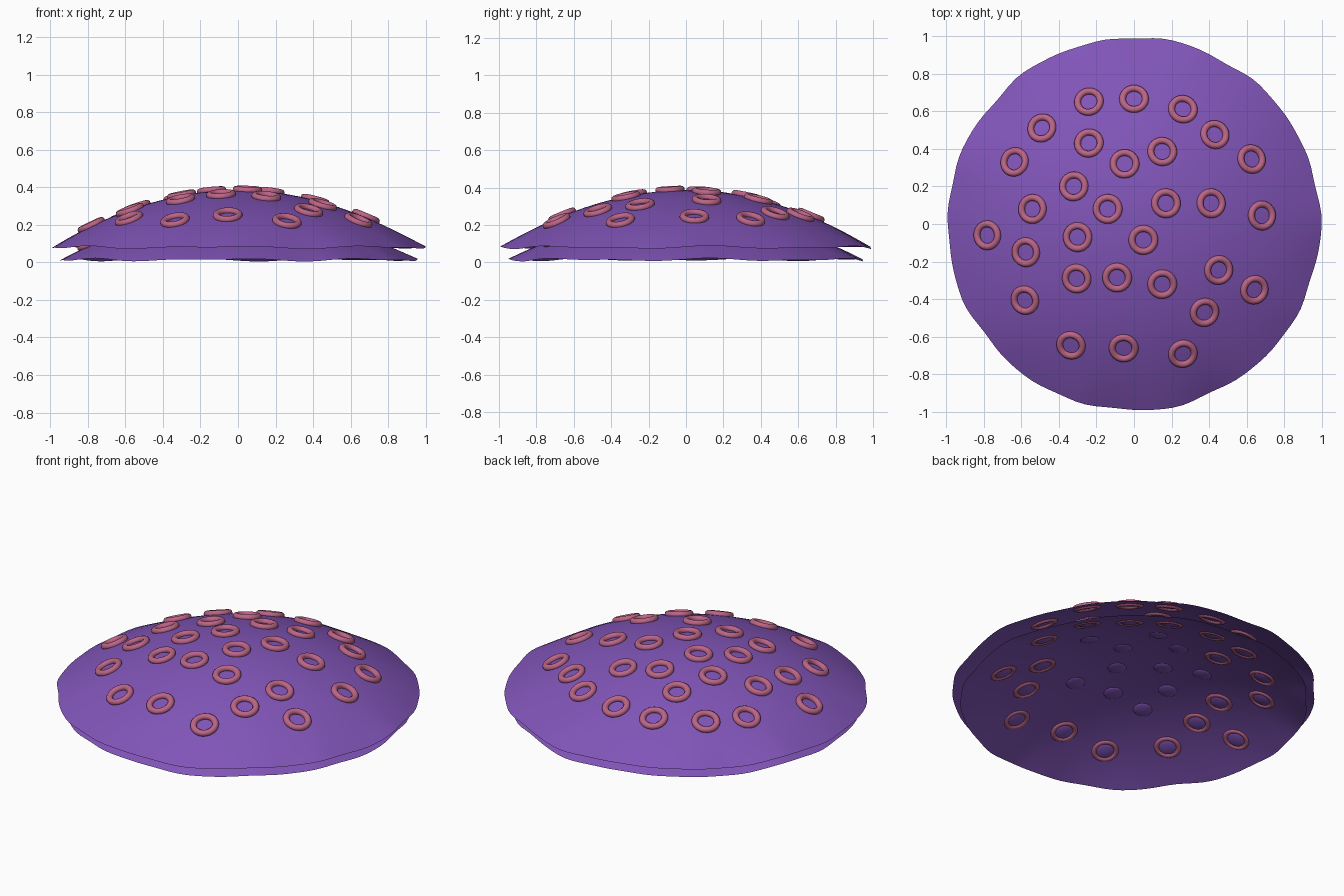
import bpy, bmesh, math
from mathutils import Vector, Matrix

if "Cube" in bpy.data.objects:
    bpy.data.objects.remove(bpy.data.objects["Cube"])


def material(name, rgb):
    m = bpy.data.materials.new(name)
    m.diffuse_color = (*rgb, 1)
    m.use_nodes = True
    m.node_tree.nodes["Principled BSDF"].inputs["Base Color"].default_value = m.diffuse_color
    return m


PURPLE = material("skin_purple", (0.22, 0.09, 0.48))
PINK = material("ring_pink", (0.50, 0.13, 0.24))

# Dome profiles: rim radius, crown height, drop to rim, exponent
OUTER = (0.993, 0.386, 0.306, 1.96)
INNER = (0.95, 0.252, 0.238, 2.1)


def height(dome, r):
    rad, top, drop, p = dome
    return top - drop * (r / rad) ** p


def frame_at(dome, x, y, lift):
    """Matrix sitting on the dome, its z along the surface normal."""
    r = math.hypot(x, y)
    e = 1e-3
    slope = (height(dome, r - e) - height(dome, r + e)) / (2 * e)
    n = Vector((slope * x / r, slope * y / r, 1)).normalized()
    p = Vector((x, y, height(dome, r))) + n * lift
    return Matrix.Translation(p) @ n.to_track_quat('Z', 'Y').to_matrix().to_4x4()


def add_object(name, bm, mat):
    me = bpy.data.meshes.new(name)
    bm.to_mesh(me)
    bm.free()
    me.materials.append(mat)
    me.polygons.foreach_set("use_smooth", [True] * len(me.polygons))
    ob = bpy.data.objects.new(name, me)
    bpy.context.collection.objects.link(ob)
    return ob


def add_dome(name, dome, flip, seg=120, rings=24):
    """Open dome with a ragged rim."""
    bm = bmesh.new()
    top = bm.verts.new((0, 0, dome[1]))
    prev = None
    for i in range(1, rings + 1):
        t = i / rings
        w = t ** 8
        row = []
        for j in range(seg):
            a = 2 * math.pi * j / seg
            r = dome[0] * t * (1 + w * (0.004 * math.sin(9 * a + 1.5)
                                        + 0.004 * math.sin(14 * a + 2)
                                        + 0.002 * math.sin(23 * a)))
            z = height(dome, dome[0] * t) + w * (0.005 * math.sin(7 * a + 0.6)
                                                 + 0.004 * math.sin(12 * a))
            row.append(bm.verts.new((r * math.cos(a), r * math.sin(a), z)))
        for j in range(seg):
            k = (j + 1) % seg
            if prev:
                bm.faces.new((prev[j], row[j], row[k], prev[k]))
            else:
                bm.faces.new((top, row[j], row[k]))
        prev = row
    if flip:
        bmesh.ops.reverse_faces(bm, faces=bm.faces)
    return add_object(name, bm, PURPLE)


def add_torus(bm, frame, major, minor, n=32, m=12):
    grid = []
    for i in range(n):
        a = 2 * math.pi * i / n
        grid.append([])
        for j in range(m):
            b = 2 * math.pi * j / m
            d = major + minor * math.cos(b)
            p = Vector((d * math.cos(a), d * math.sin(a), minor * math.sin(b)))
            grid[i].append(bm.verts.new(frame @ p))
    for i in range(n):
        for j in range(m):
            i2, j2 = (i + 1) % n, (j + 1) % m
            bm.faces.new((grid[i][j], grid[i2][j], grid[i2][j2], grid[i][j2]))


# Outer cap and the shallower skin beneath it
add_dome("cap_outer", OUTER, False)
add_dome("cap_underside", INNER, True)

# Ring positions seen from the top
SPOTS = [(-.24, .65), (0, .665), (.26, .61), (.43, .475), (.625, .345), (-.49, .51),
         (-.635, .33), (-.24, .43), (-.05, .32), (.15, .385), (-.32, .20), (-.54, .08),
         (-.14, .08), (.17, .11), (.41, .11), (.68, .045), (-.78, -.06), (-.575, -.15),
         (-.30, -.07), (.05, -.085), (-.305, -.29), (-.09, -.285), (.15, -.32),
         (.45, -.245), (.64, -.35), (.375, -.47), (-.58, -.405), (-.335, -.645),
         (-.055, -.66), (.26, -.69)]

rings, under, bumps = bmesh.new(), bmesh.new(), bmesh.new()
for x, y in SPOTS:
    # ring on the outer skin
    add_torus(rings, frame_at(OUTER, x, y, 0.005), 0.061, 0.018)
    # faint ring and bump showing on the underside
    if math.hypot(x, y) > 0.48:
        add_torus(under, frame_at(INNER, x, y, 0.008), 0.061, 0.017)
    bmesh.ops.create_uvsphere(bumps, u_segments=20, v_segments=10, radius=1,
                              matrix=frame_at(INNER, x, y, 0.003)
                              @ Matrix.Diagonal((0.055, 0.055, 0.012, 1)))
add_object("surface_rings", rings, PINK)
add_object("underside_rings", under, PINK)
add_object("underside_bumps", bumps, PURPLE)
